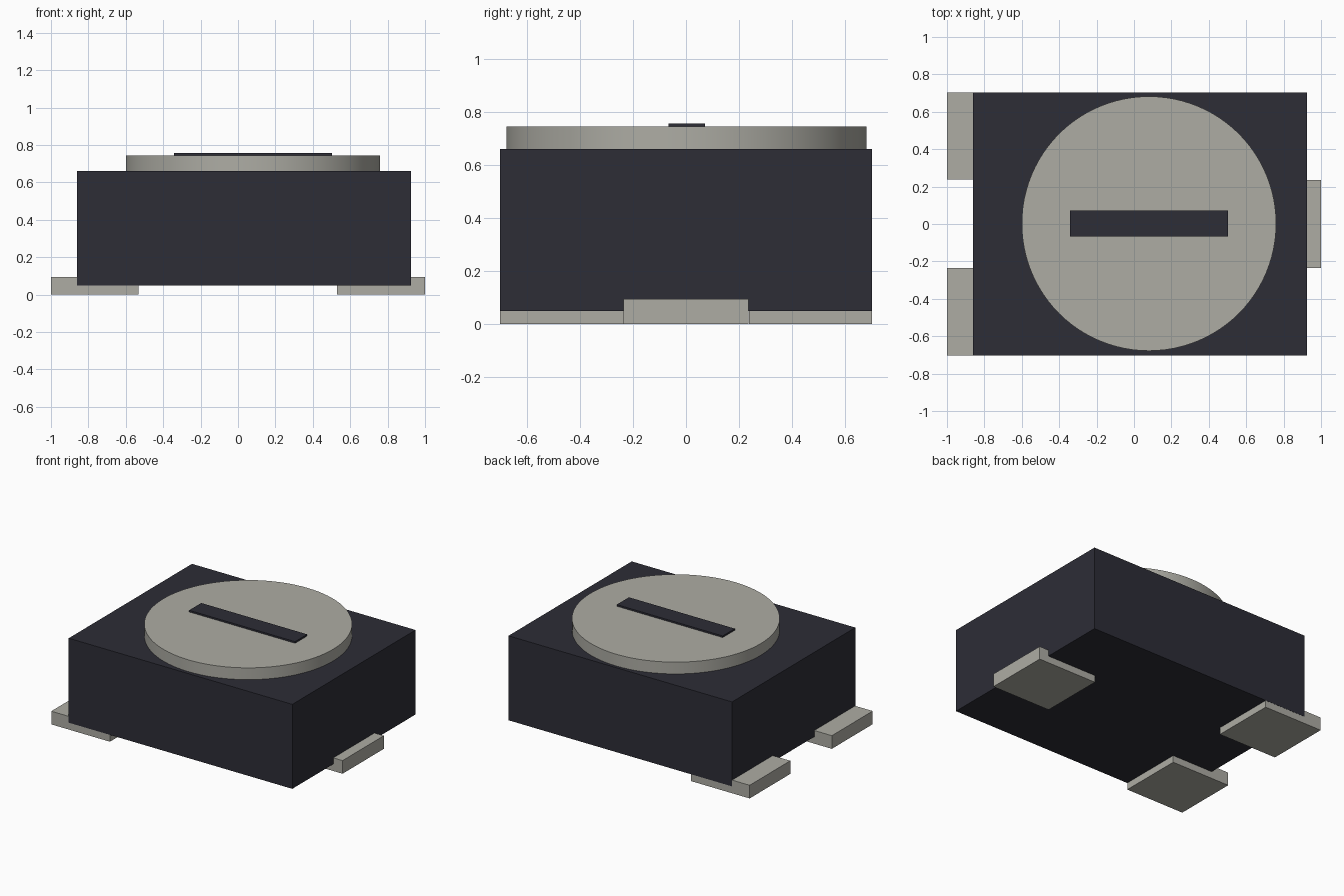
import bpy
import math

cube = bpy.data.objects.get("Cube")
if cube:
    bpy.data.objects.remove(cube, do_unlink=True)


def make_material(name, rgb):
    mat = bpy.data.materials.new(name)
    mat.use_nodes = True
    mat.diffuse_color = (*rgb, 1)
    bsdf = next(n for n in mat.node_tree.nodes if n.type == "BSDF_PRINCIPLED")
    bsdf.inputs["Base Color"].default_value = (*rgb, 1)
    return mat


dark = make_material("dark plastic", (0.026, 0.026, 0.037))
metal = make_material("pale metal", (0.42, 0.415, 0.372))


def box(name, mat, x, y, z):
    """Box spanning the (min, max) ranges x, y and z."""
    ranges = (x, y, z)
    bpy.ops.mesh.primitive_cube_add(size=1, location=[(a + b) / 2 for a, b in ranges])
    obj = bpy.context.object
    obj.name = name
    obj.scale = [b - a for a, b in ranges]
    bpy.ops.object.transform_apply(location=False, rotation=False, scale=True)
    obj.data.materials.append(mat)
    return obj


# Housing
box("housing", dark, (-0.86, 0.926), (-0.703, 0.703), (0.05, 0.66))

# Round adjuster, smooth around its rim
bpy.ops.mesh.primitive_cylinder_add(vertices=96, radius=0.68, depth=0.085,
                                    location=(0.08, 0.002, 0.7025))
dial = bpy.context.object
dial.name = "adjuster_disc"
dial.data.materials.append(metal)
bpy.ops.object.shade_smooth_by_angle(angle=math.radians(30))

# Raised screwdriver bar across the disc
box("adjuster_bar", dark, (-0.343, 0.503), (-0.067, 0.071), (0.74, 0.757))

# Solder pads: two on the right side, one in the middle of the left side
pad_z = (0.0, 0.095)
box("pad_front", metal, (-1.0, -0.532), (-0.702, -0.236), pad_z)
box("pad_back", metal, (-1.0, -0.532), (0.238, 0.702), pad_z)
box("pad_middle", metal, (0.53, 1.0), (-0.235, 0.235), pad_z)
